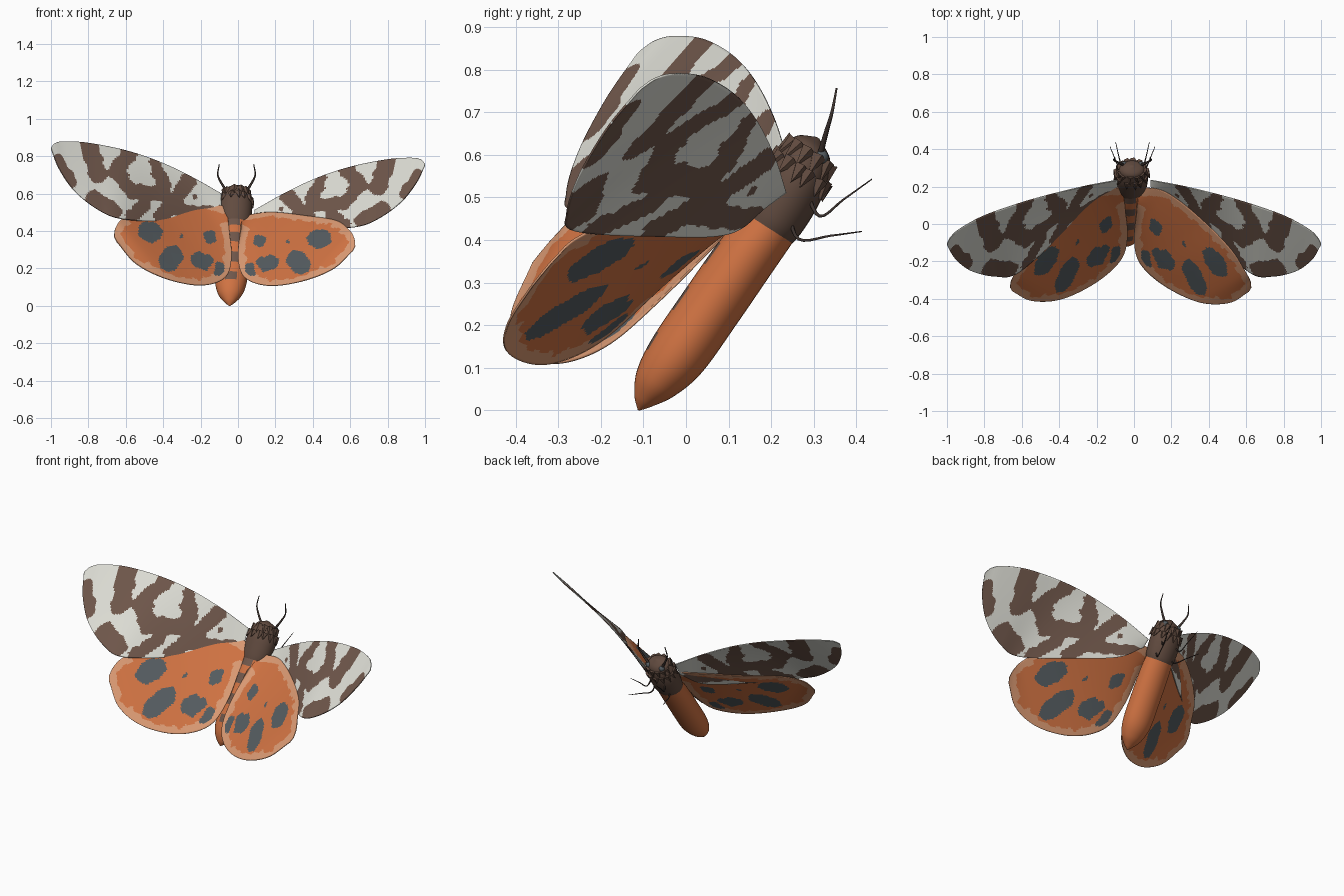
import bpy, bmesh, math, random
from mathutils import Vector, noise

random.seed(3)
cube = bpy.data.objects.get("Cube")
if cube:
    bpy.data.objects.remove(cube, do_unlink=True)


def material(name, *rgb):
    m = bpy.data.materials.new(name)
    m.use_nodes = True
    m.diffuse_color = (*rgb, 1)
    bsdf = next(n for n in m.node_tree.nodes if n.type == "BSDF_PRINCIPLED")
    bsdf.inputs["Base Color"].default_value = (*rgb, 1)
    bsdf.inputs["Roughness"].default_value = 0.8
    return m


cream = material("cream", .73, .73, .67)
brown = material("wing brown", .16, .095, .07)
orange = material("orange", .63, .17, .055)
peach = material("peach rim", .7, .32, .17)
slate = material("slate", .09, .107, .117)
fur = material("dark fur", .12, .07, .05)
limb = material("limb dark", .05, .035, .03)


def finish(name, bm, mats, smooth=True):
    mesh = bpy.data.meshes.new(name)
    bm.to_mesh(mesh)
    bm.free()
    for m in mats:
        mesh.materials.append(m)
    for p in mesh.polygons:
        p.use_smooth = smooth
    ob = bpy.data.objects.new(name, mesh)
    bpy.context.collection.objects.link(ob)
    return ob


def spline(pts, t):
    """Catmull-Rom point at t in 0..1 along evenly keyed points."""
    pts = [Vector(p) for p in pts]
    pts = [2 * pts[0] - pts[1]] + pts + [2 * pts[-1] - pts[-2]]
    n = len(pts) - 3
    i = min(int(t * n), n - 1)
    f = t * n - i
    a, b, c, d = pts[i:i + 4]
    return (2 * b + (c - a) * f + (2 * a - 5 * b + 4 * c - d) * f * f
            + (3 * b - a - 3 * c + d) * f ** 3) / 2


def capsule_distance(p, a, b):
    ab = b - a
    f = max(0, min(1, (p - a).dot(ab) / max(ab.length_squared, 1e-9)))
    return (p - a - ab * f).length


def wobble(p):
    return noise.noise(Vector((p.x, p.y, p.z)) * 22) * .014


def in_marks(c, marks):
    p = Vector((c.x, c.z))
    return any(capsule_distance(p, Vector((x0, z0)), Vector((x1, z1))) < r + wobble(c)
               for x0, z0, x1, z1, r in marks)


# Wing edges, root to tip, for the right side
fore_lead = [(-.09, .235, .6), (-.25, .205, .69), (-.42, .165, .77), (-.6, .115, .83),
             (-.8, .045, .87), (-.93, -.025, .878), (-.98, -.07, .868), (-1, -.105, .845)]
fore_trail = [(-.09, .19, .52), (-.2, .1, .455), (-.4, -.07, .45), (-.62, -.26, .465),
              (-.74, -.28, .51), (-.87, -.25, .61), (-.955, -.187, .73), (-.998, -.115, .835)]
hind_lead = [(-.06, .2, .53), (-.21, .168, .55), (-.404, .02, .53), (-.56, -.142, .505),
             (-.63, -.255, .455), (-.657, -.305, .41), (-.662, -.34, .37)]
hind_trail = [(-.05, .1, .42), (-.035, -.06, .26), (-.07, -.19, .15), (-.2, -.31, .11),
              (-.385, -.4, .145), (-.545, -.41, .225), (-.65, -.36, .345)]

# Rounded marks as x, z start, x, z end, radius
fore_marks = [(-.8, .87, -.75, .7, .048), (-.96, .78, -.89, .66, .026),
              (-.57, .82, -.65, .73, .042), (-.65, .71, -.56, .61, .04),
              (-.56, .61, -.4, .6, .042), (-.45, .77, -.39, .63, .033),
              (-.77, .57, -.67, .5, .046), (-.56, .485, -.51, .535, .038),
              (-.41, .48, -.27, .66, .042), (-.34, .51, -.13, .5, .032),
              (-.23, .585, -.23, .585, .014)]
hind_marks = [(-.48, .395, -.46, .395, .055), (-.37, .235, -.35, .265, .053),
              (-.21, .24, -.18, .235, .045), (-.15, .36, -.15, .375, .03),
              (-.1, .19, -.1, .21, .03), (-.3, .375, -.3, .375, .012)]


def fore_rule(c, edge):
    return 1 if in_marks(c, fore_marks) else 0


def hind_rule(c, edge):
    if in_marks(c, hind_marks):
        return 1
    gap = min((c - e).length for e in edge)
    return 2 if gap < .044 + 2 * wobble(c) else 0


def wing(name, lead, trail, mats, rule, shift=None, nu=140, nv=60):
    """Loft between two edges; shift mirrors it and bends it to the left pose."""
    bm = bmesh.new()
    rows = []
    edge = [spline(side, i / 50) for side in (lead, trail) for i in range(51)]
    for i in range(nu + 1):
        a, b = spline(lead, i / nu), spline(trail, i / nu)
        rows.append([bm.verts.new(a.lerp(b, j / nv)) for j in range(nv + 1)])
    for i in range(nu):
        for j in range(nv):
            f = bm.faces.new((rows[i][j], rows[i + 1][j], rows[i + 1][j + 1], rows[i][j + 1]))
            f.material_index = rule(f.calc_center_median(), edge)
    if shift:
        dx, dy, dz_lead, dz_trail = shift
        for i, row in enumerate(rows):
            for j, v in enumerate(row):
                k = j / nv * (1 - (i / nu) ** 3)
                v.co = (-v.co.x + dx, v.co.y + dy * k,
                        v.co.z + dz_lead * (1 - k) + dz_trail * k)
        bmesh.ops.reverse_faces(bm, faces=bm.faces)
    ob = finish(name, bm, mats)
    thick = ob.modifiers.new("thickness", "SOLIDIFY")
    thick.thickness = .005
    thick.offset = 0


fore_mats, hind_mats = [cream, brown], [orange, slate, peach]
wing("right_forewing", fore_lead, fore_trail, fore_mats, fore_rule)
wing("left_forewing", fore_lead, fore_trail, fore_mats, fore_rule, (0, 0, -.088, -.04))
wing("right_hindwing", hind_lead, hind_trail, hind_mats, hind_rule)
wing("left_hindwing", hind_lead, hind_trail, hind_mats, hind_rule, (-.035, -.025, -.05, .005))

# Body: rings along a leaning axis, given as y, z, radius
axis = Vector((0, .564, .826))
dorsal = Vector((0, -.826, .564))


def ring_point(y, z, r, angle):
    centre = Vector((-.045 + .057 * z, y, z))
    return centre + Vector((r * 1.2 * math.cos(angle), 0, 0)) + dorsal * r * math.sin(angle)


def body(name, profile, mats, rule, rings=40, sides=32):
    bm = bmesh.new()
    loops = []
    for i in range(rings + 1):
        y, z, r = spline(profile, i / rings)
        loops.append([bm.verts.new(ring_point(y, z, max(r, .002), math.tau * k / sides))
                      for k in range(sides)])
    for i in range(rings):
        for k in range(sides):
            n = (k + 1) % sides
            f = bm.faces.new((loops[i][k], loops[i][n], loops[i + 1][n], loops[i + 1][k]))
            f.material_index = rule(i, math.sin(math.tau * (k + .5) / sides))
    bm.faces.new(loops[0][::-1])
    bm.faces.new(loops[-1])
    finish(name, bm, mats)


body("abdomen", [(-.112, 0, .002), (-.1, .024, .026), (-.07, .065, .054), (-.02, .13, .071),
                 (.06, .245, .073), (.14, .36, .072), (.2, .44, .068)], [orange, brown],
     lambda i, s: 1 if s > .93 and i > 16 and i % 6 < 3 else 0)
body("thorax_and_head", [(.185, .42, .066), (.205, .45, .073), (.235, .5, .076),
                         (.26, .545, .074), (.285, .59, .062), (.3, .62, .045),
                         (.31, .64, .004)], [fur], lambda i, s: 0)

# Spiky fur collar
bm = bmesh.new()
for y, z, r, count in ((.268, .56, .07, 14), (.288, .595, .058, 12)):
    for k in range(count):
        angle = math.tau * (k + random.random() * .5) / count
        base = ring_point(y, z, r, angle)
        out = (base - ring_point(y, z, 0, 0)).normalized()
        way = (out * .45 - axis).normalized()
        turn = way.to_track_quat("Z", "Y").to_matrix().to_4x4()
        turn.translation = base + way * .012
        bmesh.ops.create_cone(bm, segments=5, radius1=.02, radius2=0, matrix=turn,
                              depth=.04 + .015 * random.random(), cap_ends=True)
finish("fur_collar", bm, [fur], False)


def strand(name, pts, radius, mat):
    """Thin tapered tube through the given points."""
    curve = bpy.data.curves.new(name, "CURVE")
    curve.dimensions = "3D"
    curve.bevel_depth = radius
    curve.bevel_resolution = 1
    s = curve.splines.new("POLY")
    s.points.add(len(pts) * 4 - 1)
    last = len(s.points) - 1
    for i, p in enumerate(s.points):
        p.co = (*spline(pts, i / last), 1)
        p.radius = 1 - .7 * i / last
    curve.materials.append(mat)
    bpy.context.collection.objects.link(bpy.data.objects.new(name, curve))


# Paired antennae, legs and eyes
for side, label in ((-1, "right"), (1, "left")):
    def place(pts):
        return [(side * x - .008, y, z) for x, y, z in pts]
    strand(label + "_antenna", place([(.045, .315, .6), (.08, .33, .655), (.1, .343, .7),
                                      (.092, .354, .757)]), .008, limb)
    strand(label + "_front_leg", place([(.04, .28, .52), (.06, .314, .456), (.075, .37, .495),
                                        (.09, .437, .543)]), .005, limb)
    strand(label + "_middle_leg", place([(.05, .24, .47), (.06, .265, .402), (.09, .34, .41),
                                         (.12, .413, .42)]), .005, limb)
    bm = bmesh.new()
    bmesh.ops.create_uvsphere(bm, u_segments=16, v_segments=10, radius=.017)
    eye = finish(label + "_eye", bm, [slate])
    eye.location = place([(.046, .318, .595)])[0]
